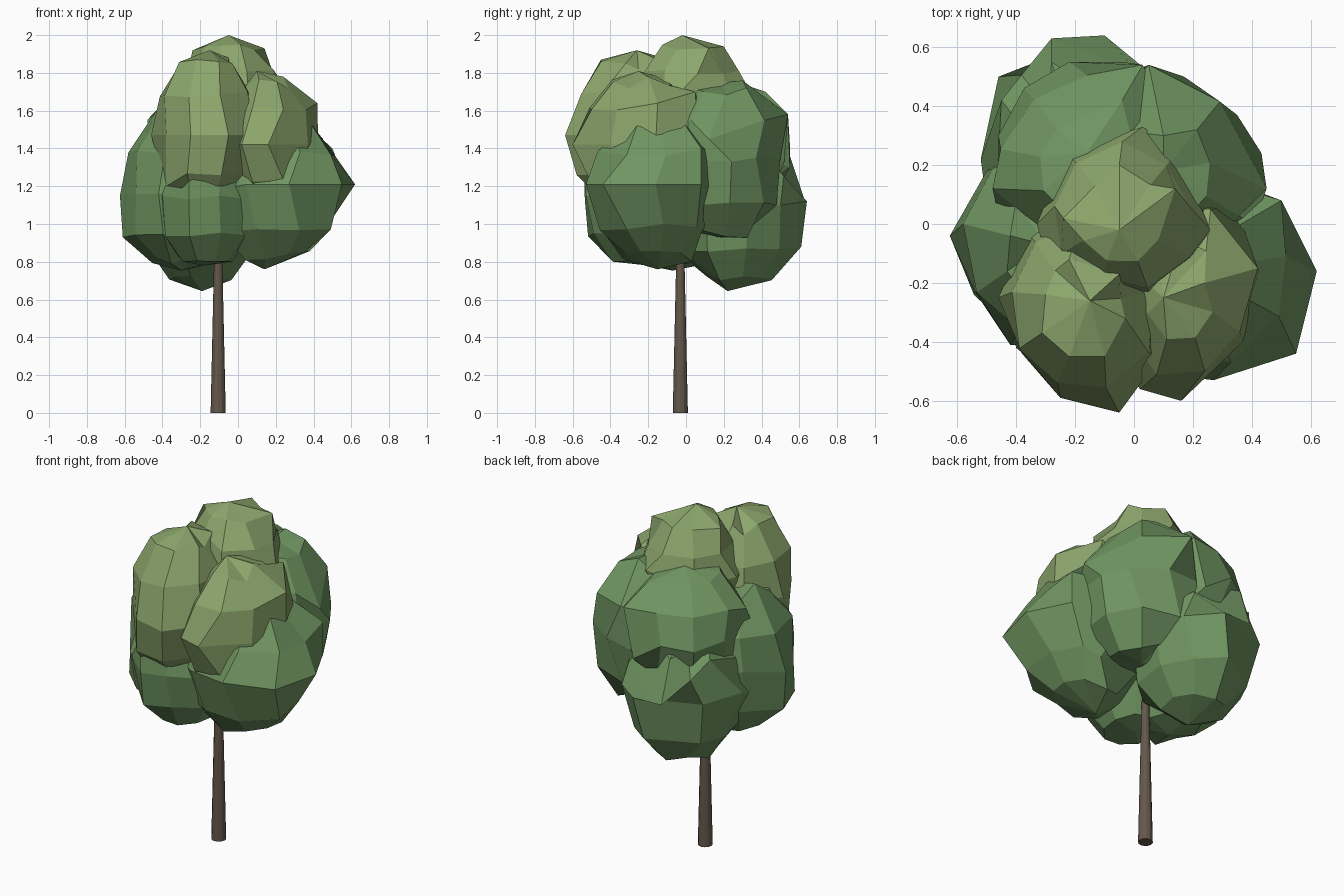
import bpy, bmesh, random
from mathutils import Vector, Matrix

random.seed(7)


def material(name, rgb):
    m = bpy.data.materials.new(name)
    m.diffuse_color = (*rgb, 1)
    return m


LIGHT = material("light_leaves", (0.26, 0.38, 0.15))
DARK = material("dark_leaves", (0.16, 0.30, 0.12))
BARK = material("bark", (0.127, 0.098, 0.07))


def finish(bm, name, mat):
    bmesh.ops.recalc_face_normals(bm, faces=bm.faces)
    me = bpy.data.meshes.new(name)
    bm.to_mesh(me)
    bm.free()
    me.materials.append(mat)
    ob = bpy.data.objects.new(name, me)
    bpy.context.collection.objects.link(ob)
    return ob


def clump(name, mat, centre, radii, pulls=()):
    """Faceted, uneven leaf ball; pulls move the best-aligned vertex to a point."""
    bm = bmesh.new()
    bmesh.ops.create_uvsphere(bm, u_segments=9, v_segments=6, radius=1)
    c = Vector(centre)
    dirs = {}
    for v in bm.verts:
        d = v.co.copy()
        k = random.uniform(0.95, 1.12)
        v.co = c + Vector([d[i] * radii[i] for i in range(3)]) * k
        dirs[v] = d
    for p in pulls:
        p = Vector(p)
        rel = p - c
        aim = Vector([rel[i] / radii[i] for i in range(3)]).normalized()
        v = max(dirs, key=lambda q: dirs[q].dot(aim))
        v.co = p
        del dirs[v]
    # keep the crown inside its outline
    for v in bm.verts:
        v.co.x = min(max(v.co.x, -0.625), 0.62)
        v.co.y = min(max(v.co.y, -0.64), 0.64)
        v.co.z = min(max(v.co.z, 0.645), 2.0)
    return finish(bm, name, mat)


# Trunk
bm = bmesh.new()
bmesh.ops.create_cone(bm, cap_ends=True, segments=12, radius1=0.04, radius2=0.02,
                      depth=0.9, matrix=Matrix.Translation((-0.105, -0.03, 0.45)))
finish(bm, "trunk", BARK)

# Upper, lighter leaf clumps
clump("top_leaves", LIGHT, (-0.04, 0.02, 1.64), (0.28, 0.28, 0.32),
      [(-0.05, -0.02, 2.0), (0.14, 0.12, 1.93), (-0.05, 0.2, 1.94), (0.26, -0.02, 1.71),
       (-0.24, 0.02, 1.92), (-0.33, 0.0, 1.65), (0.03, 0.33, 1.72), (-0.1, -0.18, 1.86)])
clump("front_left_upper_leaves", LIGHT, (-0.18, -0.28, 1.48), (0.28, 0.33, 0.40),
      [(-0.15, -0.26, 1.92), (-0.05, -0.64, 1.47), (-0.25, -0.59, 1.47),
       (-0.38, -0.44, 1.47), (-0.22, -0.45, 1.87), (-0.46, -0.25, 1.47),
       (-0.3, -0.24, 1.86), (0.09, -0.45, 1.47), (-0.03, -0.32, 1.85),
       (-0.1, -0.45, 1.86), (-0.22, -0.12, 1.88), (-0.05, -0.17, 1.88),
       (-0.38, -0.4, 1.2)])
clump("front_right_upper_leaves", LIGHT, (0.16, -0.22, 1.42), (0.26, 0.33, 0.36),
      [(0.42, -0.15, 1.64), (0.16, -0.60, 1.42), (0.37, -0.4, 1.42), (0.10, -0.25, 1.81),
       (0.24, -0.2, 1.78), (0.26, 0.05, 1.70), (0.02, -0.56, 1.42), (0.13, -0.46, 1.1)])

# Lower and rear, darker leaf clumps
clump("right_leaves", DARK, (0.21, -0.16, 1.17), (0.36, 0.34, 0.38),
      [(0.62, -0.16, 1.21), (0.55, -0.44, 1.21), (0.50, 0.08, 1.40), (0.27, -0.53, 1.21),
       (0.14, -0.15, 0.76), (0.48, -0.12, 1.0), (0.5, 0.08, 1.21), (0.3, 0.08, 0.95),
       (0.04, -0.5, 1.21)])
clump("front_left_lower_leaves", DARK, (-0.17, -0.22, 1.13), (0.26, 0.33, 0.35),
      [(-0.40, -0.42, 1.15), (-0.18, -0.20, 0.78), (-0.1, -0.53, 1.15), (-0.26, -0.54, 1.32)])
clump("left_leaves", DARK, (-0.30, -0.07, 1.17), (0.30, 0.36, 0.42),
      [(-0.625, -0.04, 1.15), (-0.61, -0.04, 0.93), (-0.54, -0.23, 1.16),
       (-0.58, 0.0, 1.38), (-0.42, -0.04, 1.62), (-0.50, 0.18, 1.2), (-0.42, -0.41, 1.16)])
clump("back_lower_leaves", DARK, (-0.19, 0.27, 1.05), (0.33, 0.34, 0.37),
      [(-0.10, 0.64, 1.12), (-0.28, 0.63, 1.12), (-0.46, 0.50, 1.12), (0.07, 0.5, 1.1),
       (-0.15, 0.61, 0.88), (-0.19, 0.22, 0.645), (-0.52, 0.22, 1.1),
       (-0.41, 0.45, 0.86), (-0.45, 0.42, 1.35), (-0.28, 0.55, 1.36)])
clump("back_left_upper_leaves", DARK, (-0.16, 0.20, 1.39), (0.33, 0.34, 0.37),
      [(-0.22, 0.55, 1.42), (-0.48, 0.12, 1.55), (-0.16, 0.24, 1.76), (0.03, 0.54, 1.58),
       (-0.46, 0.3, 1.42), (-0.04, 0.55, 1.3), (-0.04, 0.42, 1.70)])
clump("back_right_leaves", DARK, (0.10, 0.18, 1.33), (0.33, 0.34, 0.42),
      [(0.05, 0.54, 1.58), (0.17, 0.50, 1.35), (0.35, 0.37, 1.35), (0.45, 0.12, 1.45),
       (0.10, 0.3, 1.76), (0.0, 0.52, 1.33), (0.08, 0.48, 1.1)])
